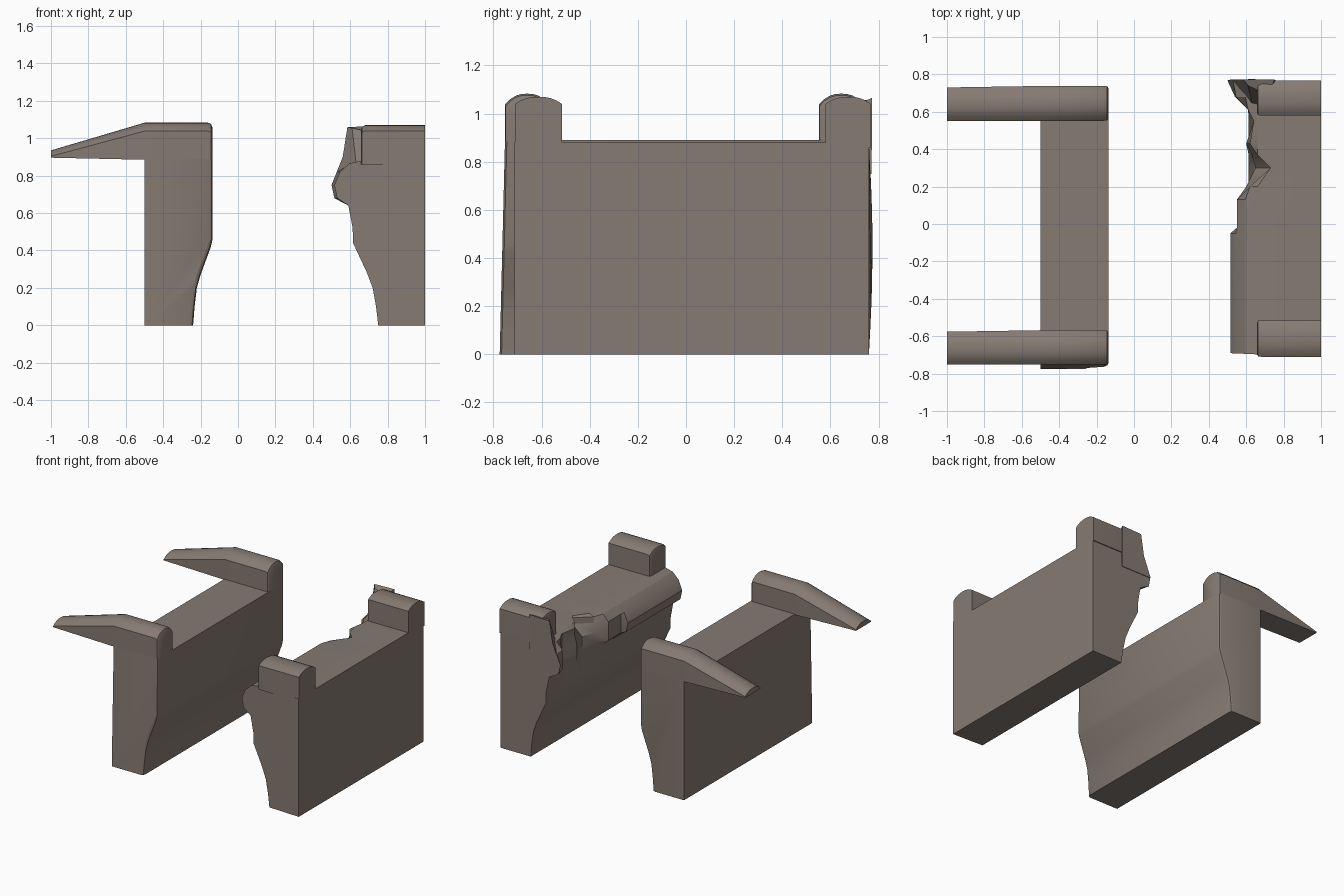
import bpy, bmesh, math

stone = bpy.data.materials.new("grey brown stone")
stone.diffuse_color = (0.235, 0.196, 0.168, 1)


def loft(name, rings, smooth=30):
    """Skin a list of equal-length point rings and cap both ends."""
    bm = bmesh.new()
    vr = [[bm.verts.new(p) for p in ring] for ring in rings]
    n = len(vr[0])
    for a, b in zip(vr, vr[1:]):
        for i in range(n):
            j = (i + 1) % n
            bm.faces.new((a[i], a[j], b[j], b[i]))
    bm.faces.new(vr[0][::-1])
    bm.faces.new(vr[-1])
    bmesh.ops.recalc_face_normals(bm, faces=bm.faces)
    me = bpy.data.meshes.new(name)
    bm.to_mesh(me)
    bm.free()
    me.materials.append(stone)
    ob = bpy.data.objects.new(name, me)
    bpy.context.collection.objects.link(ob)
    bpy.context.view_layer.objects.active = ob
    ob.select_set(True)
    bpy.ops.object.shade_smooth_by_angle(angle=math.radians(smooth))
    ob.select_set(False)
    return ob


# left wall: flared profile run along y, slightly rounded end corners
left = [(-0.5, 0), (-0.24, 0), (-0.232, 0.1), (-0.22, 0.2), (-0.20, 0.27), (-0.145, 0.42),
        (-0.136, 0.46), (-0.136, 0.89), (-0.5, 0.89)]


def left_ring(y, inset):
    ring = []
    for x, z in left:
        flare = 0.022 * (1 - z / 0.89) if y < 0 else 0
        ring.append((x - inset if x > -0.4 else x, y - flare, z))
    return ring


loft("left_wall", [left_ring(-0.752, 0.02), left_ring(-0.744, 0.006), left_ring(-0.73, 0),
                   left_ring(0.718, 0), left_ring(0.732, 0.006), left_ring(0.738, 0.02)])


# domed bar section in the y-z plane
def domed(x, y0, y1, base, top, drop):
    w = y1 - y0
    drop = min(drop, (top - base) * 0.8)
    ring = [(x, y0, base)]
    for k in range(9):
        t = k / 8
        h = (1 - abs(2 * t - 1) ** 2.5)
        ring.append((x, y0 + w * t, top - drop * (1 - h)))
    ring.append((x, y1, base))
    return ring


# tapered armrests that reach out to the left
for name, y0, y1 in (("front_arm", -0.752, -0.568), ("back_arm", 0.552, 0.738)):
    loft(name, [domed(-1.0, y0, y1 - 0.008, 0.896, 0.935, 0.04),
                domed(-0.5, y0, y1, 0.885, 1.083, 0.045),
                domed(-0.16, y0, y1, 0.885, 1.083, 0.045),
                domed(-0.144, y0 + 0.002, y1 - 0.002, 0.885, 1.076, 0.045),
                domed(-0.136, y0 + 0.012, y1 - 0.012, 0.885, 1.055, 0.04)], 40)

# right wall: bulging cornice, broken back along part of its length
right = [(1, 0), (0.75, 0), (0.738, 0.1), (0.72, 0.2), (0.69, 0.28), (0.615, 0.44),
         (0.613, 0.52), (0.59, 0.64), (0.53, 0.68), (0.515, 0.75), (0.545, 0.82),
         (0.595, 0.865), (0.66, 0.88), (1, 0.88)]
# (y, least x of the cornice, extra chipping on its top edge)
breaks = [(-0.70, 0.5, 0), (-0.05, 0.5, 0), (-0.02, 0.55, 0), (0.13, 0.55, 0),
          (0.20, 0.60, 0.02), (0.30, 0.65, 0.08), (0.37, 0.63, 0.03), (0.43, 0.60, 0.02),
          (0.55, 0.64, 0), (0.61, 0.61, 0), (0.68, 0.54, 0), (0.763, 0.5, 0)]
rings = []
for y, lim, chip in breaks:
    ring = []
    for x, z in right:
        yy = y
        if y < -0.6:
            yy = -0.69 - 0.022 * (x - 0.5) / 0.5
        if y > 0.7:
            yy = 0.76 + 0.015 * math.sin(math.pi * min(1, z / 0.88))
            x -= 0.015 if 0.65 < z < 0.85 else 0
        if z > 0.6:
            x = max(x, lim + (chip if z > 0.8 else 0))
        ring.append((x, yy, z))
    rings.append(ring)
loft("right_wall", rings, 25)

# posts on the right wall
for name, y0, y1 in (("right_front_post", -0.71, -0.515), ("right_back_post", 0.58, 0.768)):
    loft(name, [domed(0.658, y0 + 0.012, y1 - 0.012, 0.86, 1.045, 0.03),
                domed(0.664, y0 + 0.002, y1 - 0.002, 0.86, 1.062, 0.03),
                domed(0.68, y0, y1, 0.86, 1.07, 0.03),
                domed(1.0, y0, y1, 0.86, 1.07, 0.03)], 40)

# broken shard beside the back post
loft("broken_shard", [[(0.50, 0.771, 0.75), (0.60, 0.62, 0.75), (0.75, 0.60, 0.75), (0.75, 0.771, 0.75)],
                      [(0.56, 0.772, 0.90), (0.63, 0.65, 0.88), (0.75, 0.62, 0.90), (0.75, 0.772, 0.90)],
                      [(0.585, 0.772, 1.06), (0.61, 0.74, 1.055), (0.72, 0.69, 1.03), (0.75, 0.772, 1.065)]], 25)
